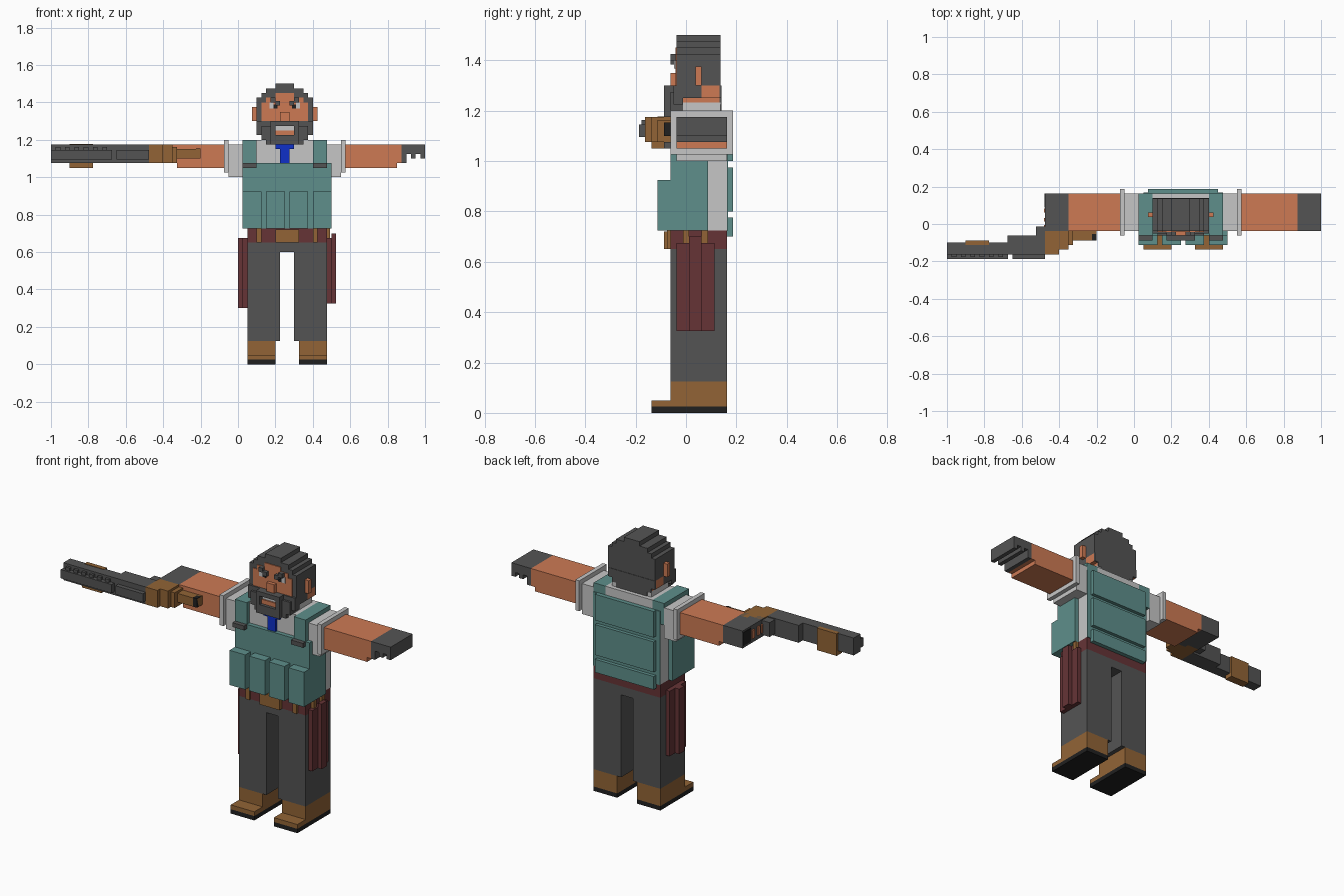
import bpy
import bmesh
from mathutils import Matrix, Vector

default = bpy.data.objects.get("Cube")
if default:
    bpy.data.objects.remove(default, do_unlink=True)

UNIT = 0.025          # edge of one block of the modelling grid
BODY, HEAD = 21, 20   # mirror sums: x becomes sum - x


def linear(channel):
    c = channel / 255
    return c / 12.92 if c < 0.04 else ((c + 0.055) / 1.055) ** 2.4


def material(name, *rgb):
    mat = bpy.data.materials.new(name)
    mat.use_nodes = True
    colour = [linear(c) for c in rgb] + [1]
    mat.diffuse_color = colour
    mat.node_tree.nodes["Principled BSDF"].inputs["Base Color"].default_value = colour
    return mat


charcoal = material("charcoal", 84, 84, 84)
skin = material("skin", 205, 122, 84)
teal = material("teal", 94, 143, 139)
pale = material("pale_grey", 198, 198, 198)
brown = material("brown", 146, 100, 54)
maroon = material("maroon", 102, 52, 54)
black = material("black", 32, 32, 32)
blue = material("blue", 14, 48, 200)


def build(name, mat, *boxes, mirror=None):
    """Make one object from boxes (x0, x1, y0, y1, z0, z1) in grid units."""
    boxes = list(boxes)
    if mirror is not None:
        boxes += [(mirror - b[1], mirror - b[0], *b[2:]) for b in boxes]
    bm = bmesh.new()
    for x0, x1, y0, y1, z0, z1 in boxes:
        size = Vector((x1 - x0, y1 - y0, z1 - z0)) * UNIT
        centre = Vector((x0 + x1, y0 + y1 + 1, z0 + z1)) * UNIT / 2
        place = Matrix.Translation(centre) @ Matrix.Diagonal((*size, 1))
        bmesh.ops.create_cube(bm, size=1, matrix=place)
    mesh = bpy.data.meshes.new(name)
    bm.to_mesh(mesh)
    bm.free()
    mesh.materials.append(mat)
    obj = bpy.data.objects.new(name, mesh)
    bpy.context.collection.objects.link(obj)
    return obj


# Shoes, trousers and belt
build("soles", black, (2, 8, -6, 6, 0, 1), mirror=BODY)
build("shoes", brown, (2, 8, -3, 6, 1, 5), (2, 8, -6, -3, 1, 2), mirror=BODY)
build("trouser_legs", charcoal, (2, 9, -3, 6, 5, 24), mirror=BODY)
build("trouser_hips", charcoal, (2, 19, -3, 6, 24, 26))
build("belt", maroon, (2, 19, -3, 6, 26, 29))
build("belt_buckle", brown, (8, 13, -4, -3, 26, 28.8))
build("belt_loops", brown, (4, 5, -3.5, -3, 26, 29), mirror=BODY)
build("side_loops", brown, (19, 19.7, -1, 0, 26.5, 29), (19, 19.7, 2, 3, 26.5, 29))

# Holsters on each hip
build("left_holster", maroon, (19, 20, -2, 4, 13, 27), (20, 21, 0, 2, 13, 28))
build("right_holster", maroon, (1, 2, -2, 4, 12, 27), (0, 1, 0, 2, 12, 27))

# Shirt and tie
build("shirt", pale, (2, 19, -2, 6, 29, 43), (4, 16, -2, 6, 43, 48))
build("collar", pale, (5, 15, -1, 5, 48, 49.3))
build("tie", blue, (8, 12, -2.6, -2, 46, 47), (9, 11, -2.6, -2, 43, 46))

# Vest with front pouches and back plates
build("vest_front", teal, (1, 20, -3, 3, 29, 43))
build("vest_straps", teal, (1, 4, -3, 6, 43, 48), mirror=HEAD)
build("vest_back", teal, (2, 19, 6, 6.2, 29, 46))
build("vest_back_plates", teal,
      *[(3, 18, 6, 7, low, high) for low, high in ((28, 31), (32, 39), (40, 46))])
build("vest_pouches", teal, *[(x, x + 4, -5, -3, 29, 37) for x in range(1, 20, 5)])
build("strap_clips", charcoal, (1, 4, -4, -3, 42, 43), mirror=HEAD)

# Sleeves, cuffs and arms
build("sleeves", pale, (19, 22, -2, 6, 40, 47), mirror=HEAD)
build("cuffs", pale, (22, 23, -3, 7, 41, 48), mirror=HEAD)
build("left_arm", skin, (23, 34, -2, 6, 42, 47), (34, 35, -2, 6, 43, 47))
build("right_arm", skin, (-13, -3, -2, 6, 42, 47), (-14, -13, -2, 6, 43, 47))
build("left_glove", charcoal, (35, 40, -2, 6, 45, 47), (35, 36, -2, 6, 43, 45),
      (37, 38, -2, 6, 44, 45), (39, 40, -2, 6, 44, 45))
build("right_glove", charcoal, (-19, -14, -2, 6, 43, 47))
build("glove_opening", black, (-19.1, -19, 3, 6, 43.5, 46.6))
build("right_fingers", skin, *[(-19.3, -17, y, y + 0.8, 44, 46) for y in (-3, -1.5, 0, 2)])

# Head: hair as stacked rows, skin face in front
build("hair", charcoal, (8, 12, -2, 5, 59, 60), (6, 14, -2, 5, 58, 59),
      (5, 15, -2, 5, 57, 58), (4, 16, -2, 5, 52, 57), (4, 16, -2, 2, 50, 52))
build("nape_hair", charcoal, (4, 16, 4.8, 5.1, 50, 52), (5, 15, 4.8, 5.1, 49, 50),
      (6, 14, 4.8, 5.1, 48, 49))
build("jaw", skin, (4, 16, 2, 4.8, 50, 52), (5, 15, -1, 4.8, 49, 50), (6, 14, -1, 4.8, 47, 49))
build("face", skin, (8, 12, -2.2, -2, 57, 58), (6, 14, -2.2, -2, 56, 57),
      (5, 15, -2.2, -2, 52, 56))
build("ears", skin, (3, 4, 1, 2, 52, 55), mirror=HEAD)
build("nose", skin, (9, 11, -3, -2, 52, 54))
build("eyebrows", charcoal, (7, 8, -3, -2, 56, 57), (8, 9, -3, -2, 55.3, 56.3), mirror=HEAD)
build("eye_whites", pale, (6.7, 7.6, -2.4, -2.2, 54.7, 56), mirror=HEAD)
build("pupils", black, (7.6, 8.4, -2.4, -2.2, 54.7, 55.6), mirror=HEAD)

# Beard and mouth
build("beard_sides", charcoal, (4, 7, -2.5, -1, 49, 52), (5, 7, -3, -1, 48, 51),
      (6, 8, -3, -1, 47, 51), mirror=HEAD)
build("moustache", charcoal, (7, 13, -4, -2, 51, 52), (7, 8, -4, -2, 48, 51),
      (12, 13, -4, -2, 48, 51))
build("chin_beard", charcoal, (7, 13, -4, -1, 47, 49))
build("teeth", pale, (8, 12, -3, -2, 50, 51))
build("lip", skin, (8, 12, -3.3, -2, 49, 50))

# Long gun held along the right arm
build("gun_barrel", charcoal, (-40, -27, -7, -4.5, 43, 47), (-27, -19, -7, -3, 43, 47),
      (-21, -19, -7, -1, 43.5, 46.8))
build("gun_rail", charcoal, (-40, -27, -8, -7, 43.8, 45.8), (-26, -19, -8, -7, 43.8, 45.8))
build("rail_teeth", charcoal, *[(x, x + 1, -7.6, -7, 45.8, 46.5) for x in range(-39, -28, 2)])
build("gun_fore_grip", brown, (-36, -31, -6, -4, 42, 44), (-36, -31, -5, -4, 44, 47.1))
build("gun_stock", brown, (-19, -16, -7, -1, 43, 47), (-16, -14, -6, 0, 43, 47),
      (-14, -13, -5, -1, 43, 46.5), (-13, -8, -4, -2, 44, 46))
build("stock_butt", black, (-9, -8, -4, -2.6, 44, 46.1))
